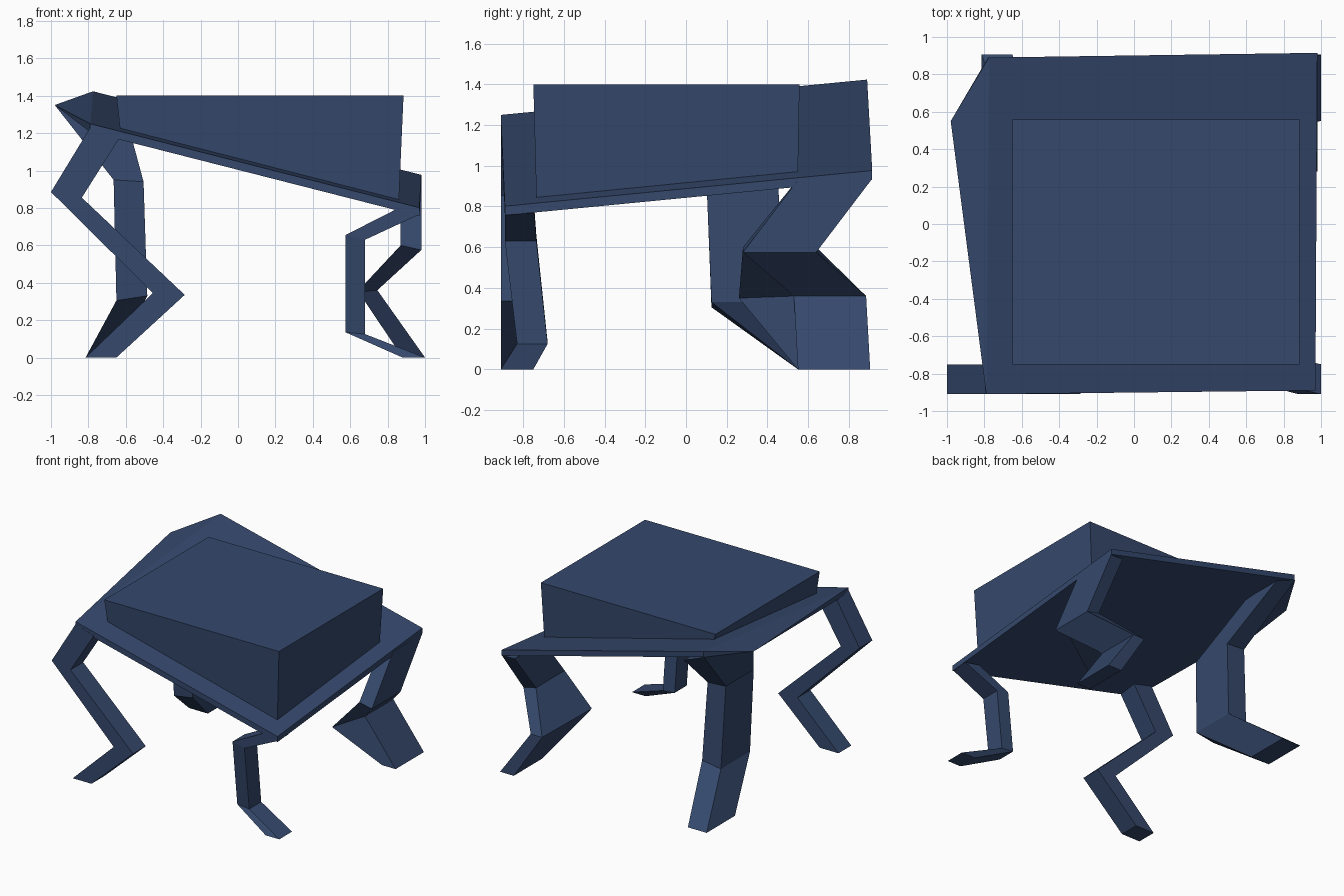
import bpy, bmesh

if "Cube" in bpy.data.objects:
    bpy.data.objects.remove(bpy.data.objects["Cube"])

mat = bpy.data.materials.new("navy")
mat.diffuse_color = (0.035, 0.065, 0.15, 1)
mat.use_nodes = True
mat.node_tree.nodes["Principled BSDF"].inputs["Base Color"].default_value = mat.diffuse_color


def finish(name, bm):
    bmesh.ops.recalc_face_normals(bm, faces=bm.faces[:])
    mesh = bpy.data.meshes.new(name)
    bm.to_mesh(mesh)
    bm.free()
    mesh.materials.append(mat)
    ob = bpy.data.objects.new(name, mesh)
    bpy.context.collection.objects.link(ob)


def loft(name, rings):
    """Capped skin through rings of four points."""
    bm = bmesh.new()
    loops = [[bm.verts.new(p) for p in ring] for ring in rings]
    for lo, hi in zip(loops, loops[1:]):
        for i in range(4):
            j = (i + 1) % 4
            bm.faces.new((lo[i], lo[j], hi[j], hi[i]))
    bm.faces.new(loops[0])
    bm.faces.new(loops[-1])
    finish(name, bm)


def leg(name, sections, tweaks={}):
    """Sections are (x, z) of side a, (x, z) of side b, then the y range."""
    rings = [[(ax, y0, az), (bx, y0, bz), (bx, y1, bz), (ax, y1, az)]
             for ax, az, bx, bz, y0, y1 in sections]
    for (ring, corner), p in tweaks.items():
        rings[ring][corner] = p
    loft(name, rings)


def top_z(x, y):
    """Height of the tilted seat plane."""
    return 1.25 - 0.256 * (x + 0.79) + 0.0985 * (y + 0.91)


# Tilted seat slab
T = 0.045
plan = [(-0.79, -0.91), (0.97, -0.89), (0.98, 0.915), (-0.775, 0.89)]
top = [(x, y, top_z(x, y)) for x, y in plan]
bottom = [(x, y, z - T) for x, y, z in top]
loft("seat_slab", [bottom, top])

# Sloping flange from the left edge out to the rear left leg
bm = bmesh.new()
for p in (top[0], bottom[0], top[3], bottom[3], (-0.98, 0.55, 1.35)):
    bm.verts.new(p)
bmesh.ops.convex_hull(bm, input=bm.verts[:])
finish("side_flange", bm)

# Level-topped cushion block standing on the slab
base = [(x, y, top_z(x, y) - 0.01) for x, y in
        ((-0.63, -0.735), (0.86, -0.735), (0.86, 0.55), (-0.63, 0.55))]
lid = [(-0.65, -0.75, 1.4), (0.885, -0.75, 1.4), (0.885, 0.558, 1.4), (-0.65, 0.558, 1.4)]
loft("cushion_block", [base, lid])

# Four zigzag legs, from the slab down to the floor
leg("front_left_leg", [
    (-0.79, 1.23, -0.63, 1.18, -0.91, -0.75),
    (-1.0, 0.885, -0.835, 0.855, -0.91, -0.75),
    (-0.455, 0.345, -0.285, 0.335, -0.91, -0.75),
    (-0.815, 0.0, -0.65, 0.0, -0.91, -0.75)])

leg("front_right_leg", [
    (0.84, 0.79, 0.97, 0.765, -0.89, -0.745),
    (0.575, 0.655, 0.68, 0.63, -0.89, -0.735),
    (0.575, 0.135, 0.68, 0.125, -0.83, -0.68),
    (0.88, 0.0, 1.0, 0.0, -0.91, -0.75)])

leg("back_right_leg", [
    (0.87, 0.935, 0.98, 0.93, 0.55, 0.91),
    (0.87, 0.6, 0.98, 0.575, 0.28, 0.64),
    (0.645, 0.36, 0.745, 0.36, 0.53, 0.885),
    (0.88, 0.0, 1.0, 0.0, 0.55, 0.905)],
    {(2, 0): (0.645, 0.26, 0.35)})

leg("back_left_leg", [
    (-0.98, 1.35, -0.605, 1.31, 0.55, 0.89),
    (-0.665, 0.95, -0.505, 0.94, 0.10, 0.45),
    (-0.65, 0.305, -0.485, 0.33, 0.125, 0.49),
    (-0.815, 0.0, -0.65, 0.0, 0.55, 0.905)],
    {(0, 3): (-0.78, 0.89, 1.38)})
